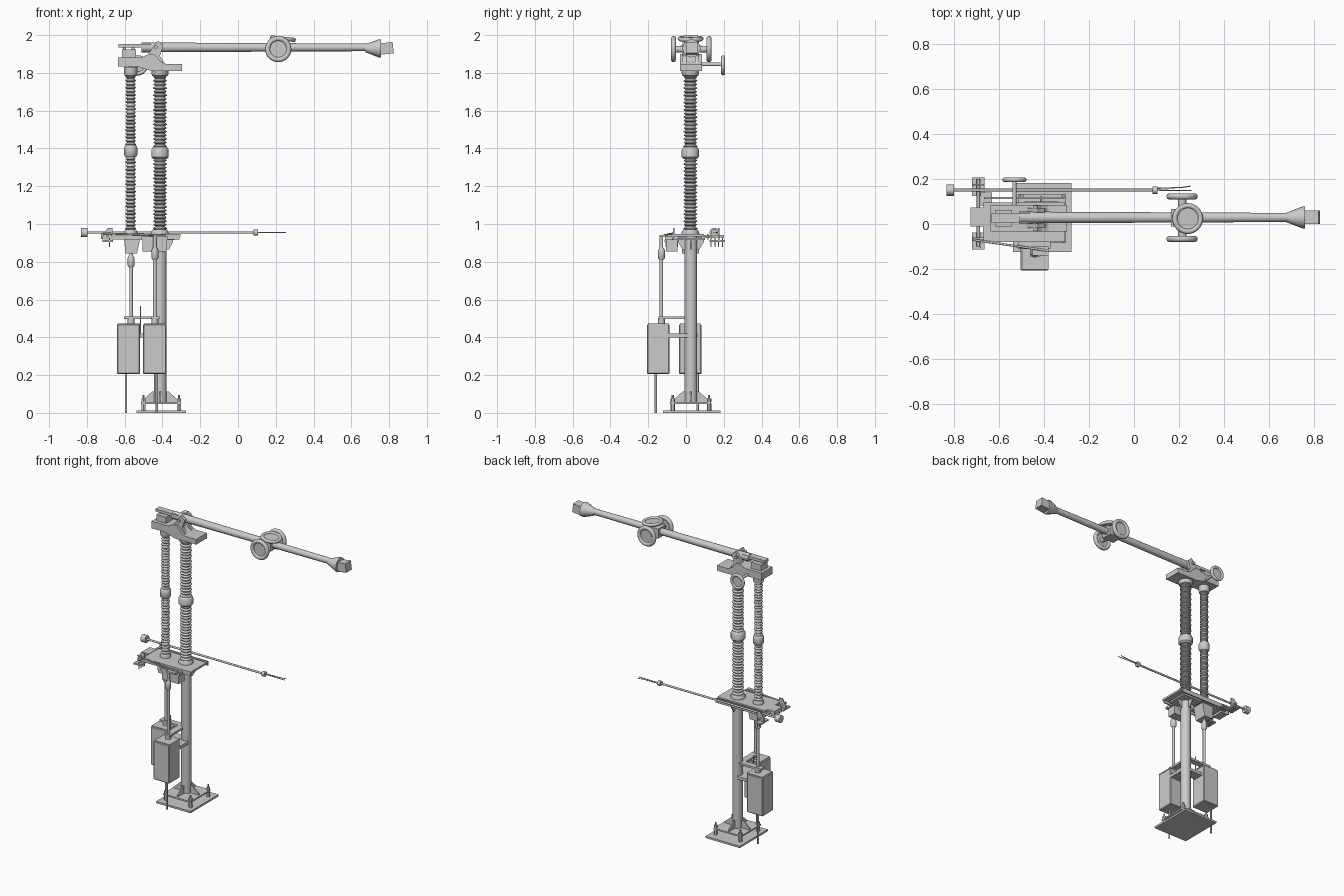
import bpy, bmesh, math
from mathutils import Vector, Matrix

YC = 0.026            # centre line of the column and arm
MX, SX = -0.413, -0.568   # main and secondary insulator positions


def make(name, bm, smooth=False):
    bmesh.ops.recalc_face_normals(bm, faces=bm.faces)
    me = bpy.data.meshes.new(name)
    bm.to_mesh(me)
    bm.free()
    ob = bpy.data.objects.new(name, me)
    bpy.context.collection.objects.link(ob)
    if smooth:
        bpy.context.view_layer.objects.active = ob
        ob.select_set(True)
        bpy.ops.object.shade_smooth_by_angle(angle=math.radians(40))
        ob.select_set(False)
    return ob


def box(name, x0, x1, y0, y1, z0, z1, tilt=0):
    bm = bmesh.new()
    bmesh.ops.create_cube(bm, size=1)
    bm.transform(Matrix.Translation(((x0+x1)/2, (y0+y1)/2, (z0+z1)/2)) @ Matrix.Rotation(tilt, 4, 'Y')
                 @ Matrix.Diagonal((x1-x0, y1-y0, z1-z0, 1)))
    return make(name, bm)


def tube(name, a, b, r, r2=None, n=20):
    a, b = Vector(a), Vector(b)
    bm = bmesh.new()
    bmesh.ops.create_cone(bm, cap_ends=True, segments=n, radius1=r,
                          radius2=r if r2 is None else r2, depth=(b-a).length)
    rot = Vector((0, 0, 1)).rotation_difference(b-a).to_matrix().to_4x4()
    bm.transform(Matrix.Translation((a+b)/2) @ rot)
    return make(name, bm, True)


def lathe(name, prof, x, y, z=0, rot=None, closed=False, n=24):
    bm = bmesh.new()
    rings = [[bm.verts.new((r*math.cos(2*math.pi*i/n), r*math.sin(2*math.pi*i/n), h))
              for i in range(n)] for r, h in prof]
    pairs = list(zip(rings, rings[1:])) + ([(rings[-1], rings[0])] if closed else [])
    for p, q in pairs:
        for i in range(n):
            j = (i+1) % n
            bm.faces.new((p[i], p[j], q[j], q[i]))
    if not closed:
        bm.faces.new(rings[0])
        bm.faces.new(rings[-1])
    bm.transform(Matrix.Translation((x, y, z)) @ (rot or Matrix()))
    return make(name, bm, True)


def extrude(name, pts, y0, y1):
    bm = bmesh.new()
    f = bm.faces.new([bm.verts.new((x, y0, z)) for x, z in pts])
    g = bmesh.ops.extrude_face_region(bm, geom=[f])
    bmesh.ops.translate(bm, vec=(0, y1-y0, 0), verts=[v for v in g['geom'] if isinstance(v, bmesh.types.BMVert)])
    return make(name, bm)


def ring(name, c, R, r, rot):
    prof = [(R+r*math.cos(t*math.pi/5), r*math.sin(t*math.pi/5)) for t in range(10)]
    lathe(name, prof, *c, rot=rot, closed=True, n=32)
    lathe(name + "_disc", [(R, -0.003), (R, 0.003)], *c, rot=rot, n=32)


# foot: base plate, raised plate, anchor bolts, gussets, column
box("base_plate", -0.537, -0.276, -0.123, 0.182, 0, 0.013)
box("raised_foot_plate", -0.513, -0.303, -0.085, 0.132, 0.048, 0.058)
for sx in (-1, 1):
    for sy in (-1, 1):
        bx, by = -0.406 + sx*0.094, YC + sy*0.096
        tube("anchor_bolt", (bx, by, 0.01), (bx, by, 0.095), 0.006, n=8)
        for z in (0.013, 0.058):
            tube("anchor_nut", (bx, by, z), (bx, by, z+0.018), 0.012, n=6)
        tube("foot_spacer", (bx, by, 0.03), (bx, by, 0.049), 0.012, n=6)
for k in range(4):
    g = extrude("foot_gusset", [(0.03, 0.058), (0.095, 0.058), (0.095, 0.066), (0.045, 0.112), (0.03, 0.112)], -0.004, 0.004)
    g.matrix_world = Matrix.Translation((-0.411, YC, 0)) @ Matrix.Rotation(k*math.pi/2, 4, 'Z')
tube("column", (-0.411, YC, 0.05), (-0.411, YC, 0.935), 0.033, n=28)
for k in range(4):
    g = extrude("head_gusset", [(0.03, 0.865), (0.045, 0.865), (0.068, 0.905), (0.068, 0.92), (0.03, 0.92)], -0.004, 0.004)
    g.matrix_world = Matrix.Translation((-0.411, YC, 0)) @ Matrix.Rotation(k*math.pi/2, 4, 'Z')
box("column_head_plate", -0.485, -0.335, -0.045, 0.1, 0.915, 0.927)

# platform and gear housings under it
box("platform", -0.67, -0.305, -0.08, 0.095, 0.935, 0.948)
for y in (-0.07, 0.115):
    box("platform_rail", -0.665, -0.31, y-0.004, y+0.004, 0.918, 0.948)
extrude("rotor_gear_housing", [(-0.605, 0.935), (-0.515, 0.935), (-0.535, 0.845), (-0.596, 0.845)], -0.02, 0.07)
box("side_gear_housing", -0.505, -0.378, -0.105, -0.045, 0.855, 0.935)
box("side_gear_cover", -0.512, -0.37, -0.11, -0.04, 0.915, 0.935)


# insulators: shed stacks, metal collars and flanges
def insulator(name, x, r, zmid, cr):
    core = r*0.72
    for a, b in ((0.97, zmid-0.028), (zmid+0.028, 1.79)):
        n = 20
        p = (b-a)/n
        prof = []
        for i in range(n):
            rr = r if i % 2 == 0 else r*0.92
            z = a + i*p
            prof += [(core, z), (rr, z+0.25*p), (rr, z+0.4*p), (core, z+0.85*p)]
        lathe(name + "_sheds", prof + [(core, b)], x, YC-0.003)
    lathe(name + "_collar", [(cr*.75, -.033), (cr, -.022), (cr, .015), (cr*.85, .028), (cr*.7, .033)], x, YC-0.003, zmid)
    lathe(name + "_base_flange", [(cr, 0.946), (cr, 0.958), (cr*.8, 0.972), (cr*.6, 0.972)], x, YC-0.003)
    lathe(name + "_top_flange", [(cr*.65, 1.78), (cr*.9, 1.785), (cr, 1.8), (cr, 1.83)], x, YC-0.003)


insulator("main_insulator", MX, 0.037, 1.377, 0.046)
insulator("rotating_insulator", SX, 0.028, 1.387, 0.035)

# head carriage
extrude("carriage", [(-0.635, 1.833), (-0.53, 1.833), (-0.46, 1.81), (-0.296, 1.81), (-0.296, 1.846), (-0.38, 1.846),
                     (-0.41, 1.862), (-0.445, 1.9), (-0.475, 1.9), (-0.51, 1.882), (-0.635, 1.882)], -0.033, 0.085)
box("crank_block", -0.615, -0.54, -0.01, 0.062, 1.88, 1.925)
box("crank_bar", -0.632, -0.46, 0.004, 0.048, 1.935, 1.953)
for x in (-0.6, -0.555):
    tube("crank_pin", (x, YC, 1.92), (x, YC, 1.94), 0.008, n=10)
for y0, y1 in ((-0.018, 0.002), (0.05, 0.07)):
    extrude("arm_hinge", [(-0.495, 1.87), (-0.455, 1.93), (-0.425, 1.97), (-0.395, 1.945),
                          (-0.413, 1.89), (-0.385, 1.846), (-0.46, 1.846)], y0, y1)
tube("hinge_pin", (-0.435, -0.03, 1.935), (-0.435, 0.082, 1.935), 0.01)
facing_y = Matrix.Rotation(math.pi/2, 4, 'X')
ring("carriage_ring", (-0.53, 0.196, 1.84), 0.043, 0.0105, facing_y)
tube("carriage_ring_stem", (-0.53, 0.07, 1.845), (-0.53, 0.196, 1.845), 0.009)

# main contact arm with trumpet and end contact
arm = tube("contact_arm", (-0.51, 0.029, 1.935), (0.69, 0.029, 1.935), 0.026, 0.02, n=12)
lathe("arm_trumpet", [(0.021, 0.675), (0.048, 0.745), (0.048, 0.758), (0.03, 0.758)], 0, 0.029, 1.93,
      rot=Matrix.Rotation(math.pi/2, 4, 'Y'), n=16)
box("end_contact", 0.755, 0.822, -0.001, 0.06, 1.9, 1.96, tilt=math.radians(-7))

# corona rings around the arm
box("ring_hub", 0.165, 0.255, -0.01, 0.066, 1.9, 1.965)
tube("ring_axle", (0.214, -0.066, 1.925), (0.214, 0.121, 1.925), 0.018)
for y in (YC+0.002-0.094, YC+0.002+0.094):
    ring("side_corona_ring", (0.213, y, 1.926), 0.056, 0.0135, facing_y)
ring("top_corona_ring", (0.238, 0.024, 1.981), 0.057, 0.0115, Matrix.Rotation(math.radians(6), 4, 'Y'))
tube("top_ring_stem", (0.235, 0.026, 1.94), (0.238, 0.026, 1.98), 0.018)

# earthing rod with counterweight and fingers
RY = 0.15
tube("earth_rod", (-0.81, RY, 0.955), (0.1, RY, 0.955), 0.0065, n=12)
tube("earth_counterweight", (-0.832, RY, 0.955), (-0.798, RY, 0.955), 0.025)
tube("earth_tip_block", (0.083, RY, 0.955), (0.105, RY, 0.955), 0.017)
tube("earth_finger", (0.1, RY, 0.955), (0.255, RY-0.002, 0.955), 0.0025, n=6)
tube("earth_finger", (0.1, RY+0.008, 0.955), (0.21, RY+0.012, 0.955), 0.0025, n=6)
tube("earth_finger", (0.21, RY+0.012, 0.955), (0.25, RY+0.018, 0.955), 0.0025, n=6)
tube("earth_pivot_shaft", (-0.69, -0.1, 0.935), (-0.69, 0.2, 0.935), 0.007, n=12)
box("earth_pivot_block", -0.725, -0.67, -0.012, 0.073, 0.92, 0.95)
for y0, y1 in ((0.125, 0.207), (-0.113, -0.038)):
    box("clamp_pad", -0.717, -0.663, y0, y1, 0.905, 0.915)
    extrude("clamp_arm", [(-0.717, 0.905), (-0.717, 0.935), (-0.69, 0.978), (-0.665, 0.978), (-0.665, 0.905)], y0+0.045, y0+0.053)
    for i in range(4):
        y = y0+0.008+i*0.02
        tube("clamp_pin", (-0.68, y, 0.878), (-0.68, y, 0.925), 0.003, n=6)
box("clamp_bracket", -0.68, -0.63, 0.08, 0.14, 0.925, 0.935)
tube("link_rod", (-0.715, -0.07, 0.95), (-0.385, -0.118, 0.94), 0.005, n=10)
box("link_crank", -0.45, -0.38, -0.14, -0.1, 0.93, 0.942)

# drive cabinets, shafts, brackets and conduits
for name, x, y in (("rear_drive", -0.58, 0.022), ("side_drive", -0.441, -0.147)):
    c = box(name + "_cabinet", x-0.061, x+0.061, y-0.059, y+0.059, 0.205, 0.47)
    m = c.modifiers.new("bevel", 'BEVEL')
    m.width, m.segments = 0.005, 1
    box(name + "_lid", x-0.056, x+0.062, y-0.055, y+0.056, 0.466, 0.474)
for name, x, y, top, cz in (("rear", -0.566, 0.026, 0.85, 0.77), ("side", -0.44, -0.13, 0.94, 0.81)):
    tube(name + "_drive_shaft", (x, y, 0.47), (x, y, top), 0.0095)
    lathe(name + "_coupling", [(0.011, cz), (0.018, cz+0.01), (0.018, cz+0.05), (0.011, cz+0.065)], x, y)
    tube(name + "_shaft_gland", (x, y, 0.47), (x, y, 0.5), 0.018)
box("rear_shaft_guide", -0.603, -0.41, 0.006, 0.046, 0.496, 0.51)
box("side_shaft_guide", -0.46, -0.415, -0.145, 0.01, 0.496, 0.51)
box("rear_cabinet_bracket", -0.525, -0.42, -0.01, 0.06, 0.4, 0.42)
box("side_cabinet_bracket", -0.47, -0.38, -0.095, 0.01, 0.4, 0.42)
tube("indicator_rod", (-0.515, 0.0, 0.41), (-0.515, 0.0, 0.565), 0.003, n=6)
tube("rear_conduit", (-0.593, 0.062, 0), (-0.593, 0.062, 0.21), 0.006, n=12)
tube("side_conduit", (-0.43, -0.16, 0), (-0.43, -0.16, 0.21), 0.006, n=12)
